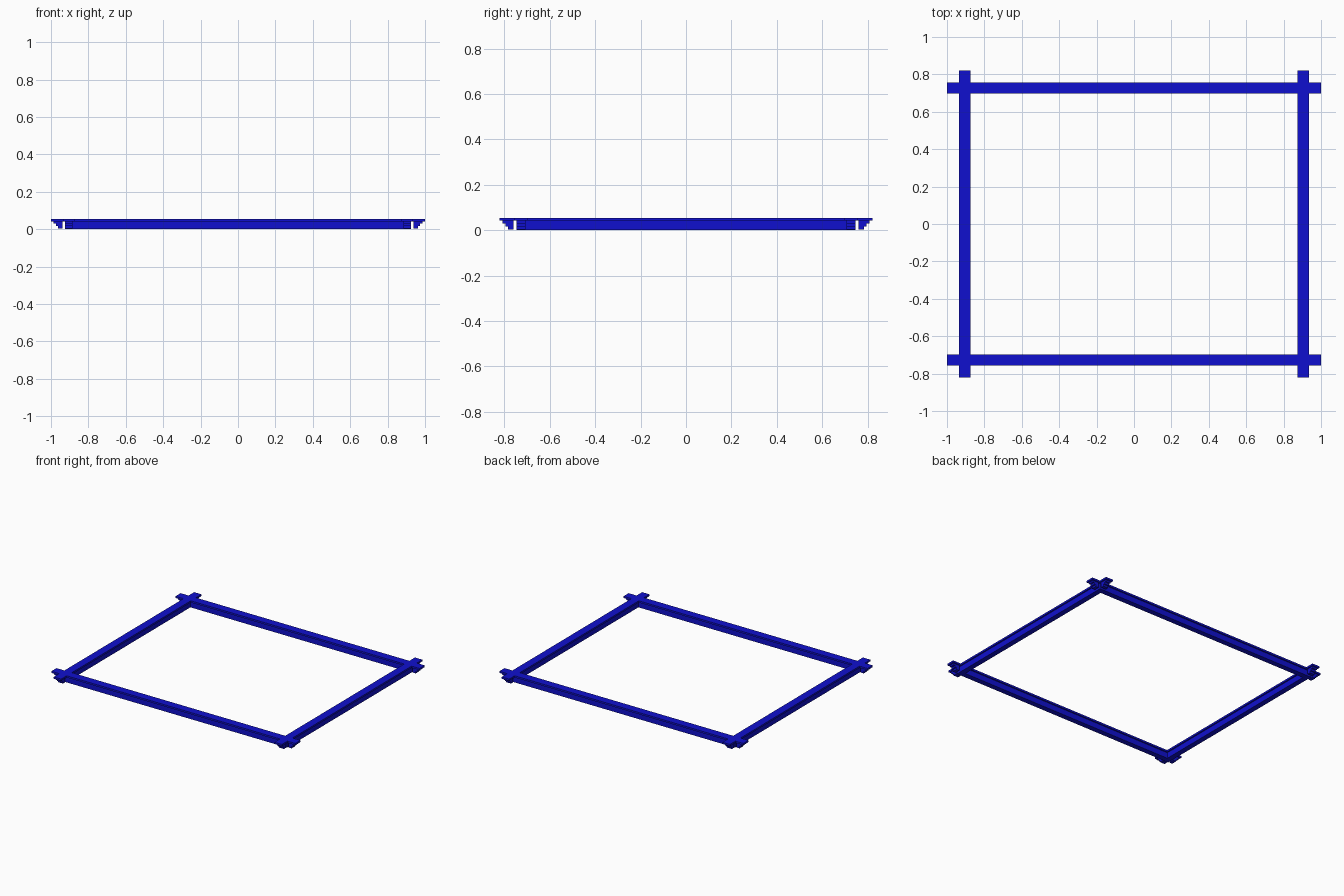
import bpy
import bmesh
from mathutils import Matrix
from math import pi

cube = bpy.data.objects.get("Cube")
if cube:
    bpy.data.objects.remove(cube, do_unlink=True)

blue = bpy.data.materials.new("deep_blue")
blue.use_nodes = True
COLOUR = (0.005, 0.005, 0.62, 1)
blue.diffuse_color = COLOUR
blue.node_tree.nodes["Principled BSDF"].inputs["Base Color"].default_value = COLOUR

HEIGHT = 0.055      # overall height
LEDGE = 0.042       # underside of the wide cap
CAP = 0.03          # half width of the cap
WEB = 0.02          # half width of the lower rail
AXIS_X, AXIS_Y = 0.905, 0.727   # centre lines of the rails
END_X, END_Y = 1.0, 0.822       # tips of the rails


def extrude_profile(name, profile, half_width, matrix):
    """Extrude an (along, z) outline sideways into a closed solid."""
    bm = bmesh.new()
    face = bm.faces.new([bm.verts.new((a, -half_width, z)) for a, z in profile])
    out = bmesh.ops.extrude_face_region(bm, geom=[face])
    verts = [v for v in out["geom"] if isinstance(v, bmesh.types.BMVert)]
    bmesh.ops.translate(bm, verts=verts, vec=(0, 2 * half_width, 0))
    bmesh.ops.recalc_face_normals(bm, faces=bm.faces)
    mesh = bpy.data.meshes.new(name)
    bm.transform(matrix)
    bm.to_mesh(mesh)
    bm.free()
    mesh.materials.append(blue)
    bpy.context.collection.objects.link(bpy.data.objects.new(name, mesh))


def bar(half_length, low, high):
    return [(-half_length, low), (half_length, low),
            (half_length, high), (-half_length, high)]


def bracket(tip, inner):
    """Stepped bracket under the projecting end of a rail."""
    return [(inner, LEDGE), (inner, 0.004), (tip - 0.038, 0.004),
            (tip - 0.038, 0.017), (tip - 0.026, 0.017), (tip - 0.026, 0.03),
            (tip - 0.013, 0.03), (tip - 0.013, LEDGE)]


def rail(name, tip, cross, matrix):
    # Wide cap, narrower rail below it, and a bracket at each end
    extrude_profile(name + "_cap", bar(tip, LEDGE, HEIGHT), CAP, matrix)
    extrude_profile(name + "_web", bar(cross + WEB, 0, LEDGE), WEB, matrix)
    for end, turn in (("a", 0), ("b", pi)):
        extrude_profile(f"{name}_bracket_{end}", bracket(tip, cross + CAP + 0.002),
                        WEB, matrix @ Matrix.Rotation(turn, 4, "Z"))


for name, side in (("front", -1), ("back", 1)):
    rail(name + "_rail", END_X, AXIS_X, Matrix.Translation((0, side * AXIS_Y, 0)))

for name, side in (("right", -1), ("left", 1)):
    rail(name + "_rail", END_Y, AXIS_Y,
         Matrix.Translation((side * AXIS_X, 0, 0)) @ Matrix.Rotation(pi / 2, 4, "Z"))
